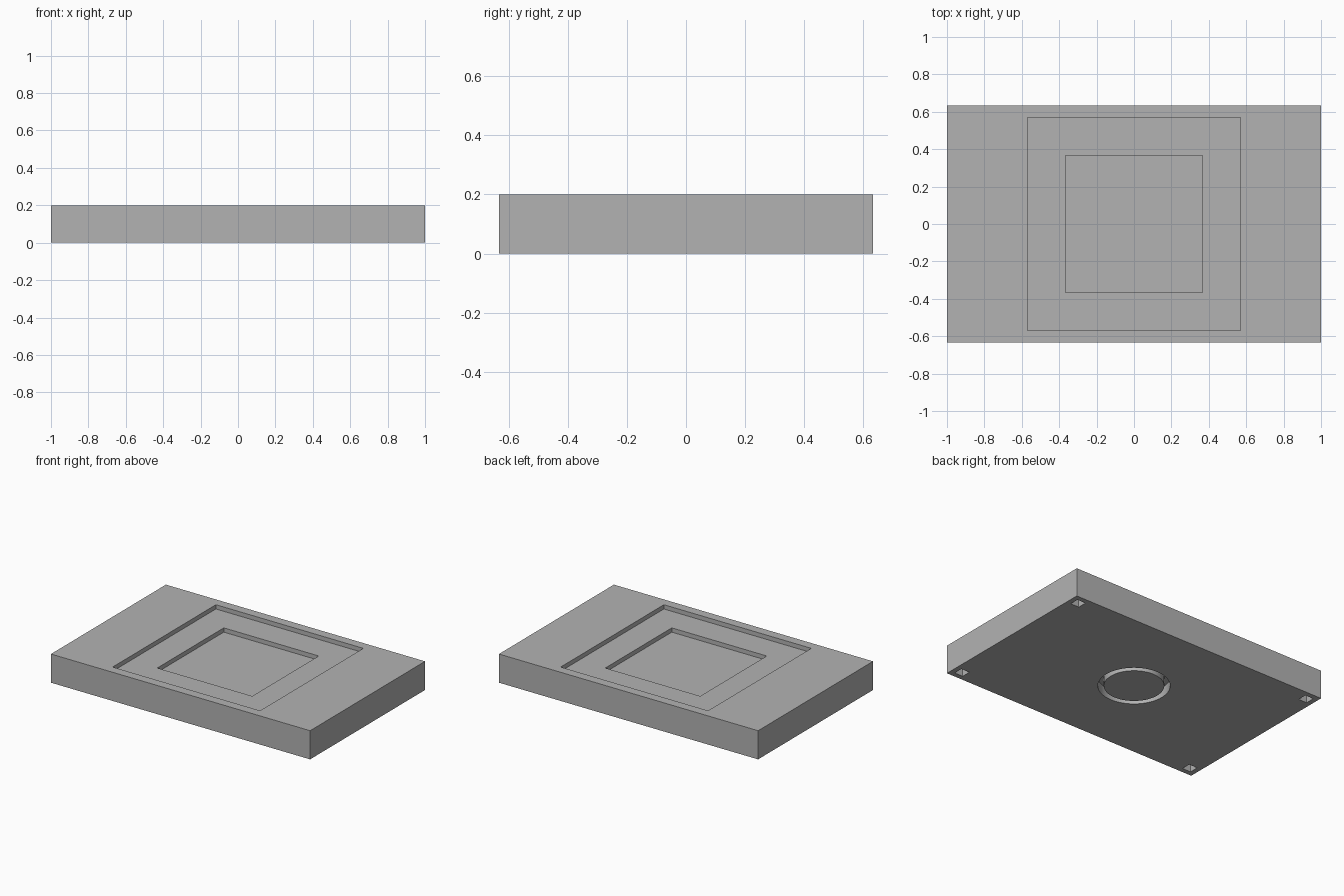
import bpy, bmesh, math
from mathutils import Matrix, Vector

if "Cube" in bpy.data.objects:
    bpy.data.objects.remove(bpy.data.objects["Cube"])

W, D, H = 2.0, 1.267, 0.2      # plate size
STEP = 0.03                    # depth of each top recess
POCKET = 0.067                 # depth of the underside cuts

grey = bpy.data.materials.new("plain grey")
grey.diffuse_color = (0.45, 0.45, 0.45, 1)
grey.use_nodes = True
grey.node_tree.nodes["Principled BSDF"].inputs["Base Color"].default_value = grey.diffuse_color


def add_object(name, bm):
    bmesh.ops.recalc_face_normals(bm, faces=bm.faces)
    mesh = bpy.data.meshes.new(name)
    bm.to_mesh(mesh)
    bm.free()
    mesh.materials.append(grey)
    obj = bpy.data.objects.new(name, mesh)
    bpy.context.collection.objects.link(obj)
    return obj


def box(name, x, y, z0, z1, cx=0, cy=0):
    bm = bmesh.new()
    bmesh.ops.create_cube(bm, size=1, matrix=Matrix.Translation((cx, cy, (z0 + z1) / 2))
                          @ Matrix.Diagonal((x, y, z1 - z0, 1)))
    return add_object(name, bm)


def ring(name, r0, r1, z0, z1, sides=64):
    # rectangular section swept round the z axis
    bm = bmesh.new()
    loops = []
    for i in range(sides):
        a = 2 * math.pi * i / sides
        loops.append([bm.verts.new((r * math.cos(a), r * math.sin(a), z))
                      for r, z in ((r0, z0), (r1, z0), (r1, z1), (r0, z1))])
    for i in range(sides):
        p, q = loops[i], loops[(i + 1) % sides]
        for k in range(4):
            bm.faces.new((p[k], q[k], q[(k + 1) % 4], p[(k + 1) % 4]))
    return add_object(name, bm)


# main plate
plate = box("base_plate", W, D, 0, H)

# stepped square recesses in the top
cutters = [box("outer_recess_cutter", 1.138, 1.138, H - STEP, H + 0.1),
           box("inner_recess_cutter", 0.733, 0.733, H - 2 * STEP, H + 0.1)]

# round groove in the underside
cutters.append(ring("groove_cutter", 0.19, 0.227, -0.1, POCKET))

# square pocket near each bottom corner
for sx in (-1, 1):
    for sy in (-1, 1):
        cutters.append(box("corner_pocket_cutter", 0.065, 0.065, -0.1, POCKET,
                           sx * (W / 2 - 0.067), sy * (D / 2 - 0.067)))

# cut the plate, then discard the cutters
bpy.context.view_layer.objects.active = plate
for cutter in cutters:
    mod = plate.modifiers.new("cut", 'BOOLEAN')
    mod.operation = 'DIFFERENCE'
    mod.solver = 'EXACT'
    mod.object = cutter
    bpy.ops.object.modifier_apply(modifier=mod.name)
    bpy.data.objects.remove(cutter)

# smooth groove walls, sharp edges elsewhere
bpy.ops.object.select_all(action='DESELECT')
plate.select_set(True)
bpy.ops.object.shade_smooth_by_angle(angle=math.radians(30))
